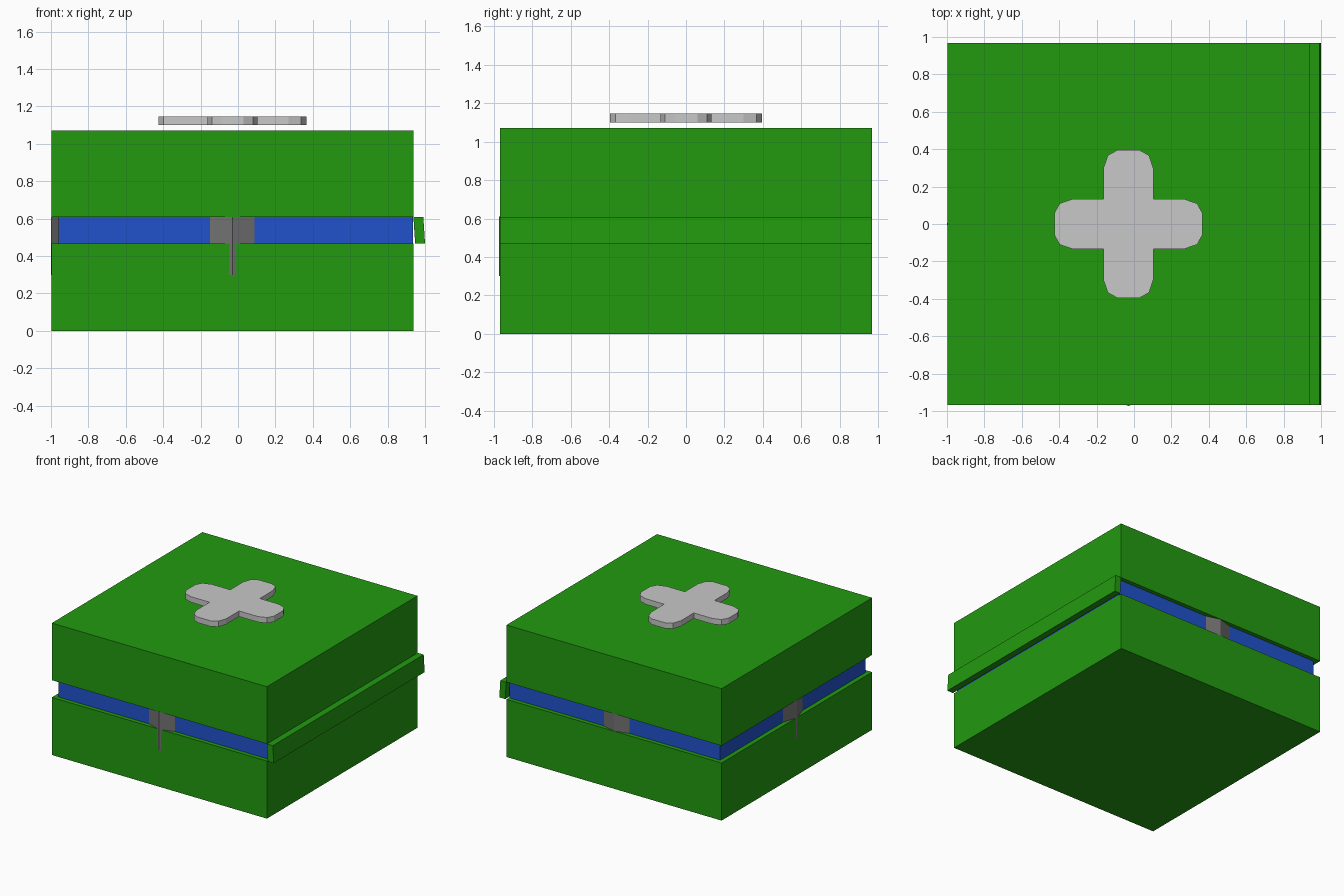
import bpy, bmesh, math
from mathutils import Matrix

if "Cube" in bpy.data.objects:
    bpy.data.objects.remove(bpy.data.objects["Cube"])


def material(name, rgb):
    m = bpy.data.materials.new(name)
    m.diffuse_color = (*rgb, 1)
    m.use_nodes = True
    m.node_tree.nodes["Principled BSDF"].inputs["Base Color"].default_value = m.diffuse_color
    return m


GREEN = material("green", (0.016, 0.323, 0.005))
BLUE = material("blue", (0.015, 0.084, 0.60))
DARK = material("dark grey", (0.165, 0.165, 0.165))
LIGHT = material("light grey", (0.58, 0.58, 0.58))
CX = -0.03   # centre of the case in x


def prism(name, mat, outline, z0, z1, matrix=Matrix(), shift=(0, 0)):
    """Extrude a 2D outline from z0 to z1, the top shifted by shift."""
    bm = bmesh.new()
    low = [bm.verts.new((x, y, z0)) for x, y in outline]
    top = [bm.verts.new((x + shift[0], y + shift[1], z1)) for x, y in outline]
    bm.faces.new(low[::-1])
    bm.faces.new(top)
    n = len(outline)
    for i in range(n):
        j = (i + 1) % n
        bm.faces.new((low[i], low[j], top[j], top[i]))
    bm.transform(matrix)
    bmesh.ops.recalc_face_normals(bm, faces=bm.faces)
    me = bpy.data.meshes.new(name)
    bm.to_mesh(me)
    bm.free()
    me.materials.append(mat)
    ob = bpy.data.objects.new(name, me)
    bpy.context.collection.objects.link(ob)
    return ob


def rect(x0, x1, y0, y1):
    return [(x0, y0), (x1, y0), (x1, y1), (x0, y1)]


# Case halves and the recessed band between them
prism("lower_case", GREEN, rect(-0.997, 0.937, -0.967, 0.967), 0, 0.468)
prism("upper_case", GREEN, rect(-0.997, 0.937, -0.967, 0.967), 0.608, 1.072)
prism("band", BLUE, rect(-0.96, 0.935, -0.933, 0.933), 0.46, 0.615)

# Slightly leaning strip on the right side
prism("side_strip", GREEN, rect(0.947, 1.0, -0.969, 0.969), 0.468, 0.608,
      shift=(-0.009, 0))

# Wedge clasps: front and left ridges poke through the lower case wall
wedge = [(-0.14, -0.926), (0, -0.9725), (0.14, -0.926)]
for name, turn, z0, tip in (("front_clasp", 0, 0.30, -0.9725),
                            ("left_clasp", -90, 0.30, -0.97),
                            ("back_clasp", 180, 0.465, -0.966)):
    outline = [wedge[0], (0, tip), wedge[2]]
    m = Matrix.Translation((CX, 0, 0)) @ Matrix.Rotation(math.radians(turn), 4, 'Z')
    prism(name, DARK, outline, z0, 0.61, m)

# Floating cross with rounded arm ends
arm = [(0.133, 0.133), (0.133, 0.30), (0.11, 0.367), (0.06, 0.395),
       (-0.06, 0.395), (-0.11, 0.367), (-0.133, 0.30)]
cross = []
for k in range(4):
    c, s = round(math.cos(k * math.pi / 2)), round(math.sin(k * math.pi / 2))
    cross += [(c * x - s * y, s * x + c * y) for x, y in arm]
prism("cross", LIGHT, cross, 1.10, 1.146, Matrix.Translation((CX, 0, 0)))
